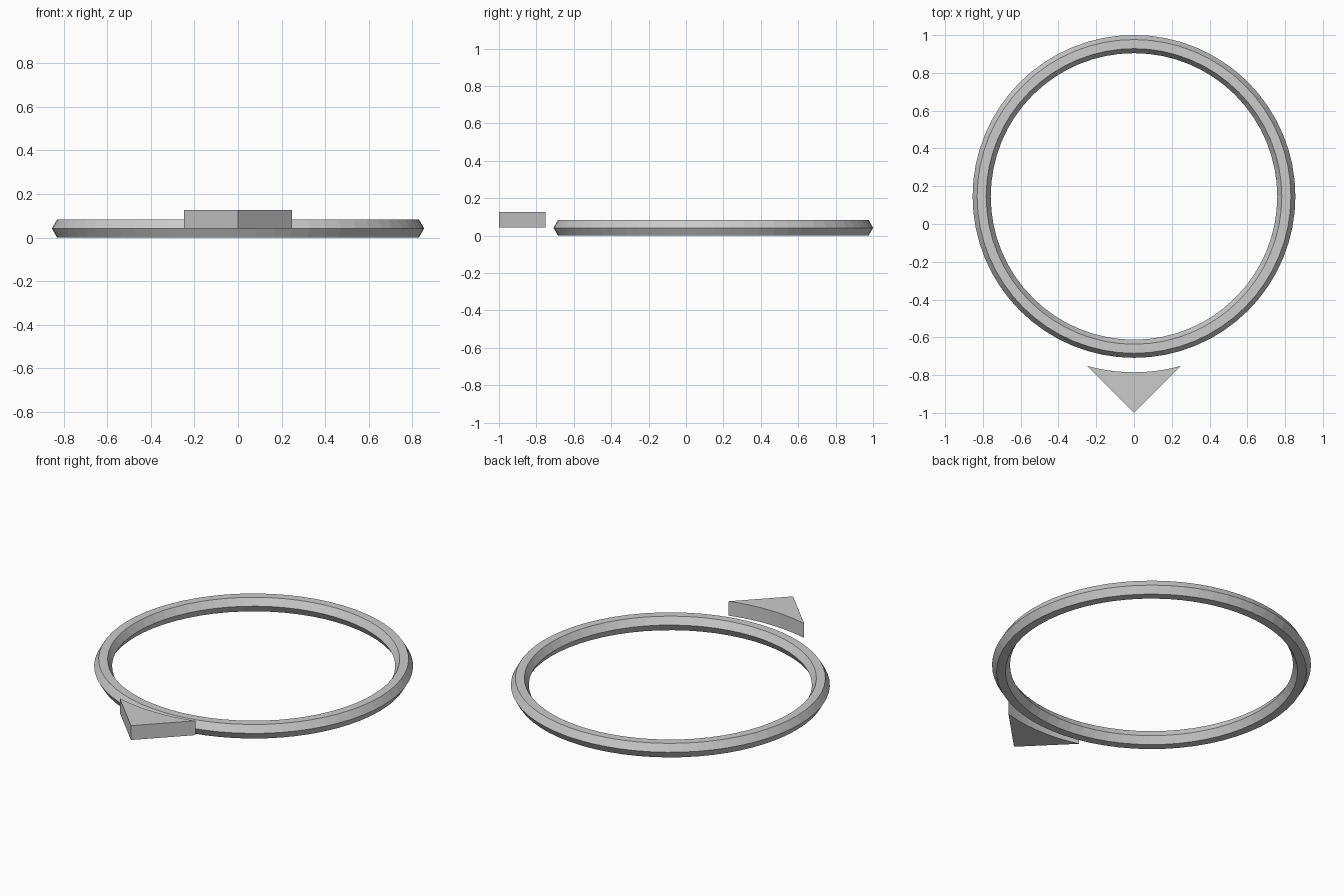
import bpy, bmesh, math

if "Cube" in bpy.data.objects:
    bpy.data.objects.remove(bpy.data.objects["Cube"])

CY = 0.146  # shared centre of the ring and the pointer's curved back

# Ring: torus with a hexagonal cross-section
bpy.ops.mesh.primitive_torus_add(
    major_radius=0.8065, minor_radius=0.048,
    major_segments=64, minor_segments=6,
    location=(0, CY, 0.0416))
bpy.context.object.name = "ring"

# Pointer: triangular wedge whose back follows an arc concentric with the ring
ARC_R, HALF_W, STEPS = 0.931, 0.247, 12
Z0, Z1 = 0.042, 0.127
half = math.asin(HALF_W / ARC_R)
outline = [(0, -1.0)]
for i in range(STEPS + 1):
    a = half - 2 * half * i / STEPS
    outline.append((ARC_R * math.sin(a), CY - ARC_R * math.cos(a)))

bm = bmesh.new()
base = bm.faces.new([bm.verts.new((x, y, Z0)) for x, y in outline])
ext = bmesh.ops.extrude_face_region(bm, geom=[base], use_keep_orig=True)
top = [v for v in ext["geom"] if isinstance(v, bmesh.types.BMVert)]
bmesh.ops.translate(bm, verts=top, vec=(0, 0, Z1 - Z0))
bmesh.ops.recalc_face_normals(bm, faces=bm.faces)
mesh = bpy.data.meshes.new("pointer")
bm.to_mesh(mesh)
bm.free()
bpy.context.collection.objects.link(bpy.data.objects.new("pointer", mesh))
